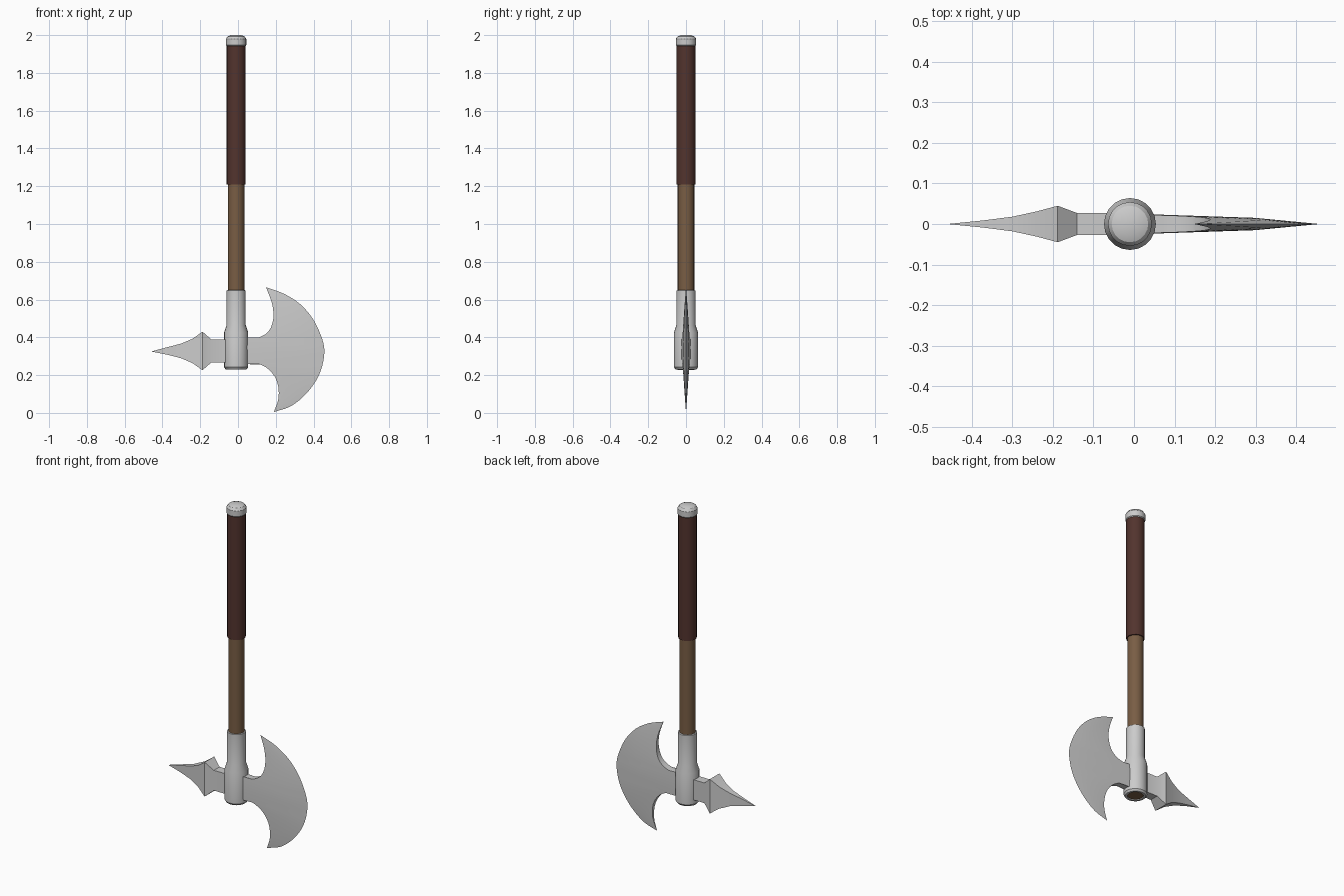
import bpy, bmesh, math
from mathutils import Vector

if "Cube" in bpy.data.objects:
    bpy.data.objects.remove(bpy.data.objects["Cube"])

CX = -0.01   # shaft axis


def material(name, rgb):
    m = bpy.data.materials.new(name)
    m.diffuse_color = (*rgb, 1)
    m.use_nodes = True
    m.node_tree.nodes["Principled BSDF"].inputs["Base Color"].default_value = m.diffuse_color
    return m


steel = material("steel", (0.60, 0.60, 0.60))
wood = material("wood", (0.19, 0.11, 0.058))
leather = material("dark_leather", (0.085, 0.034, 0.027))


def finish(name, bm, mat, angle):
    bmesh.ops.remove_doubles(bm, verts=bm.verts, dist=1e-5)
    bmesh.ops.recalc_face_normals(bm, faces=bm.faces)
    me = bpy.data.meshes.new(name)
    bm.to_mesh(me)
    bm.free()
    me.materials.append(mat)
    ob = bpy.data.objects.new(name, me)
    bpy.context.collection.objects.link(ob)
    bpy.context.view_layer.objects.active = ob
    ob.select_set(True)
    bpy.ops.object.shade_smooth_by_angle(angle=math.radians(angle))
    ob.select_set(False)
    return ob


def bridge(bm, a, b):
    """Quads between two closed rings."""
    n = len(a)
    for i in range(n):
        bm.faces.new((a[i], a[(i + 1) % n], b[(i + 1) % n], b[i]))


def lathe(name, profile, mat, sides=20, caps=True):
    bm = bmesh.new()
    rings = [[bm.verts.new((CX + r * math.cos(2 * math.pi * i / sides),
                            r * math.sin(2 * math.pi * i / sides), z))
              for i in range(sides)] for r, z in profile]
    for a, b in zip(rings, rings[1:]):
        bridge(bm, a, b)
    if caps:
        bm.faces.new(rings[0])
        bm.faces.new(rings[-1])
    return finish(name, bm, mat, 25)


# Shaft, grip, pommel and socket
lathe("shaft", [(0.044, 0.236), (0.044, 1.25)], wood)
lathe("grip", [(0.05, 1.21), (0.05, 1.95)], leather)
lathe("pommel", [(0.048, 1.94), (0.054, 1.947), (0.054, 1.98), (0.045, 1.993), (0.027, 2.0)], steel)
lathe("socket", [(0.043, 0.25), (0.044, 0.231), (0.056, 0.231), (0.064, 0.242), (0.064, 0.425),
                 (0.051, 0.465), (0.051, 0.648), (0.043, 0.65)], steel, caps=False)

# Back spike: rectangular sections (x, half depth, half height) closing to a point
bm = bmesh.new()
MZ = 0.328
sections = [(0.0, 0.027, 0.06), (-0.14, 0.027, 0.06), (-0.188, 0.045, 0.102),
            (-0.24, 0.031, 0.065), (-0.30, 0.018, 0.039), (-0.37, 0.009, 0.021)]
rings = [[bm.verts.new((x, sy * hy, MZ + sz * hz))
          for sy, sz in ((-1, -1), (1, -1), (1, 1), (-1, 1))] for x, hy, hz in sections]
for a, b in zip(rings, rings[1:]):
    bridge(bm, a, b)
bm.faces.new(rings[0])
tip = bm.verts.new((-0.46, 0, 0.325))
for i in range(4):
    bm.faces.new((rings[-1][i], rings[-1][(i + 1) % 4], tip))
finish("back_spike", bm, steel, 25)


# Blade: inner outline and cutting edge, paired from the top tip to the bottom tip
def smooth(points, steps=3):
    p = [Vector(q) for q in points]
    p = [2 * p[0] - p[1]] + p + [2 * p[-1] - p[-2]]
    out = []
    for a, b, c, d in zip(p, p[1:], p[2:], p[3:]):
        for s in range(steps):
            t = s / steps
            out.append(0.5 * (2 * b + (c - a) * t + (2 * a - 5 * b + 4 * c - d) * t * t
                              + (3 * b - a - 3 * c + d) * t ** 3))
    return out + [p[-2]]


inner = smooth([(0.148, 0.665), (0.18, 0.58), (0.187, 0.50), (0.162, 0.432), (0.10, 0.397),
                (0.0, 0.39), (0.0, 0.268), (0.10, 0.262), (0.165, 0.228), (0.207, 0.165),
                (0.215, 0.08), (0.19, 0.005)])
edge = smooth([(0.148, 0.665), (0.245, 0.63), (0.33, 0.575), (0.395, 0.50), (0.435, 0.42),
               (0.455, 0.355), (0.455, 0.295), (0.437, 0.22), (0.40, 0.15), (0.345, 0.085),
               (0.275, 0.033), (0.19, 0.005)])


def half_thickness(p):
    fade = 1 - min(1, abs(p.y - 0.335) / 0.33) ** 1.5
    return (0.026 - 0.036 * max(0, p.x)) * fade


bm = bmesh.new()
rows = []
for a, e in zip(inner, edge):
    m = a.lerp(e, 0.66)
    pts = [(a.x, -half_thickness(a), a.y), (m.x, -half_thickness(m), m.y), (e.x, 0, e.y),
           (m.x, half_thickness(m), m.y), (a.x, half_thickness(a), a.y)]
    rows.append([bm.verts.new(p) for p in pts])
for a, b in zip(rows, rows[1:]):
    bridge(bm, a, b)
finish("axe_blade", bm, steel, 30)
